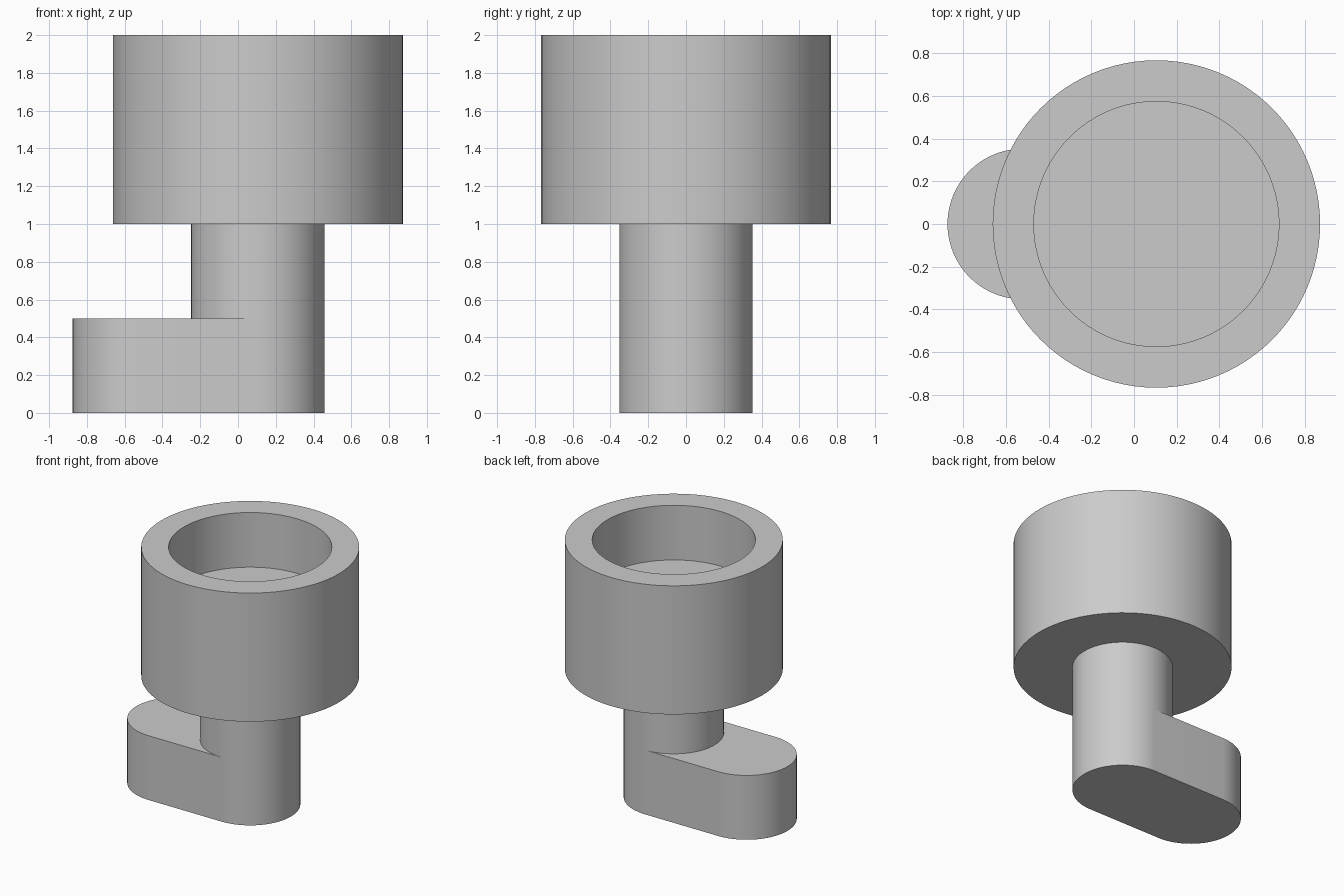
import bpy, bmesh
from math import sin, cos, pi, radians

cube = bpy.data.objects.get("Cube")
if cube:
    bpy.data.objects.remove(cube)

SEG = 96            # sides of a full circle
AXIS_X = 0.105      # shared axis of stem and cup
ARM_X = -0.522      # centre of the arm's far end
STEM_R = 0.353
CUP_R, BORE_R = 0.768, 0.575
ARM_TOP, CUP_BASE, CUP_FLOOR, CUP_TOP = 0.5, 1.0, 1.575, 2.0

grey = bpy.data.materials.new("plain grey")
grey.use_nodes = True
grey.diffuse_color = (0.6, 0.6, 0.6, 1)
grey.node_tree.nodes["Principled BSDF"].inputs["Base Color"].default_value = (0.6, 0.6, 0.6, 1)


def arc(cx, r, start, end, steps, closed=False):
    """Points on an arc about (cx, 0)."""
    count = steps if closed else steps + 1
    return [(cx + r * cos(start + (end - start) * i / steps),
             r * sin(start + (end - start) * i / steps)) for i in range(count)]


def circle(r):
    return arc(AXIS_X, r, 0, 2 * pi, SEG, closed=True)


def stack(name, sections, cap_bottom=True, cap_top=True):
    """Skin a list of (outline, height) sections that share a point count."""
    bm = bmesh.new()
    rings = [[bm.verts.new((x, y, z)) for x, y in outline] for outline, z in sections]
    for low, high in zip(rings, rings[1:]):
        n = len(low)
        for i in range(n):
            j = (i + 1) % n
            bm.faces.new((low[i], low[j], high[j], high[i]))
    if cap_bottom:
        bm.faces.new(rings[0][::-1])
    if cap_top:
        bm.faces.new(rings[-1])
    mesh = bpy.data.meshes.new(name)
    bm.to_mesh(mesh)
    bm.free()
    mesh.materials.append(grey)
    obj = bpy.data.objects.new(name, mesh)
    bpy.context.collection.objects.link(obj)
    bpy.ops.object.select_all(action='DESELECT')
    obj.select_set(True)
    bpy.context.view_layer.objects.active = obj
    bpy.ops.object.shade_smooth_by_angle(angle=radians(30))
    return obj


# Crank arm: a round-ended bar, one end lying under the stem
slot = (arc(AXIS_X, STEM_R, -pi / 2, pi / 2, SEG // 2)
        + arc(ARM_X, STEM_R, pi / 2, 3 * pi / 2, SEG // 2))
stack("crank_arm", [(slot, 0), (slot, ARM_TOP)])

# Stem: open tube rising from the arm to the cup
stack("stem", [(circle(STEM_R), ARM_TOP), (circle(STEM_R), CUP_BASE)], False, False)

# Cup: thick cylinder with a blind bore in its top
stack("cup", [(circle(CUP_R), CUP_BASE), (circle(CUP_R), CUP_TOP),
              (circle(BORE_R), CUP_TOP), (circle(BORE_R), CUP_FLOOR)])
